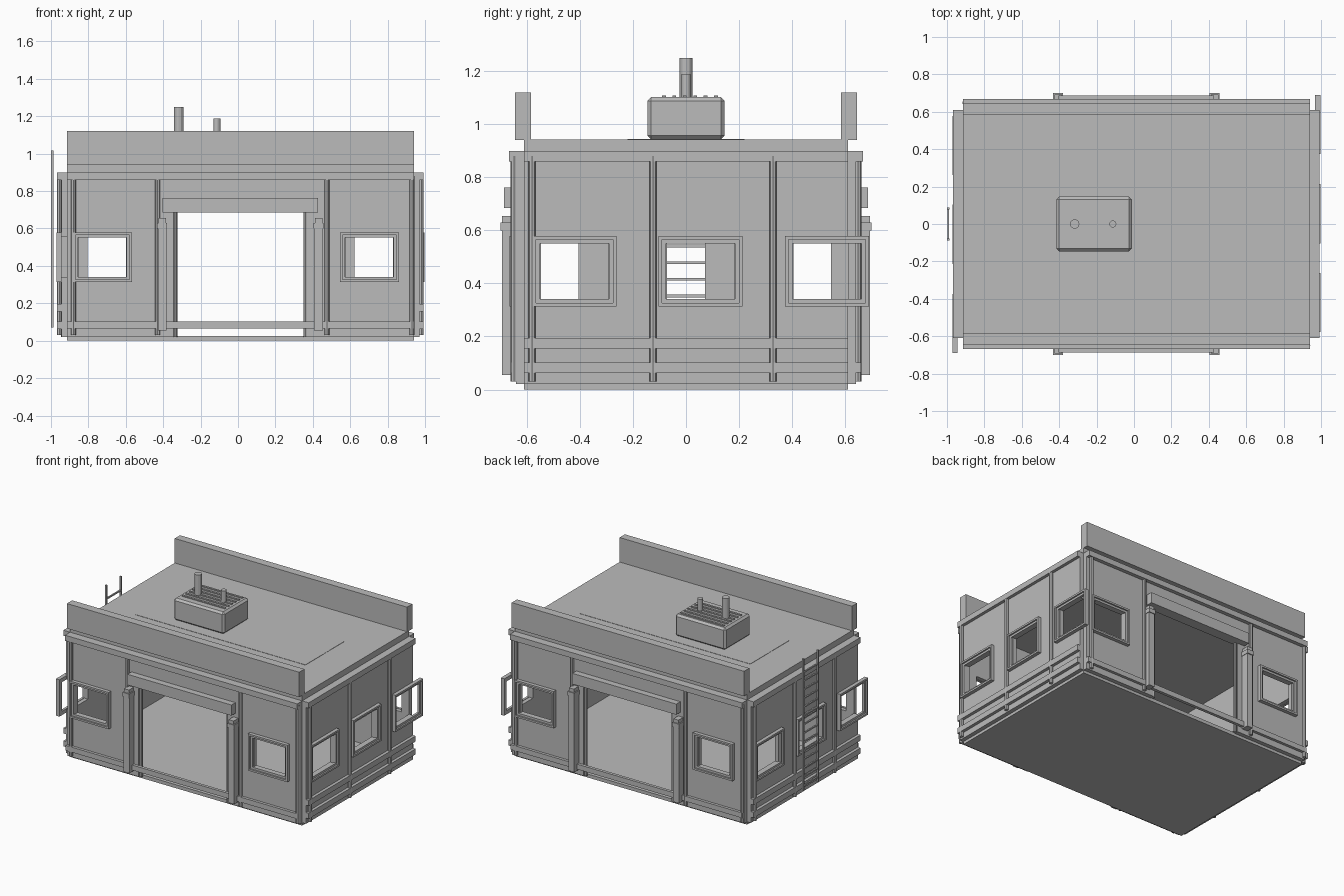
import bpy, bmesh, math
from mathutils import Matrix, Vector

if "Cube" in bpy.data.objects:
    bpy.data.objects.remove(bpy.data.objects["Cube"])

CX = 0.0125          # the building is turned symmetric about this x
HX, HY = 0.9275, 0.61  # inner half sizes of the building
WZ0, WZ1 = 0.02, 0.90  # wall bottom and top

grey = bpy.data.materials.new("plain_grey")
grey.diffuse_color = (0.5, 0.5, 0.5, 1)
grey.use_nodes = True
grey.node_tree.nodes["Principled BSDF"].inputs["Base Color"].default_value = grey.diffuse_color


def finish(name, bm, mat=None):
    bmesh.ops.recalc_face_normals(bm, faces=bm.faces)
    me = bpy.data.meshes.new(name)
    bm.to_mesh(me)
    bm.free()
    me.materials.append(grey)
    ob = bpy.data.objects.new(name, me)
    bpy.context.collection.objects.link(ob)
    ob.matrix_world = mat if mat else Matrix.Translation((CX, 0, 0))
    return ob


def add_box(bm, lo, hi):
    lo, hi = Vector(lo), Vector(hi)
    m = Matrix.Translation((lo + hi) / 2) @ Matrix.Diagonal((*(hi - lo), 1))
    return bmesh.ops.create_cube(bm, size=1, matrix=m)["verts"]


def add_pole(bm, x, y, z0, z1, r, n=8):
    bmesh.ops.create_cone(bm, cap_ends=True, segments=n, radius1=r, radius2=r, depth=z1 - z0,
                          matrix=Matrix.Translation((x, y, (z0 + z1) / 2)))


def boxes(name, pairs, mat=None):
    bm = bmesh.new()
    for lo, hi in pairs:
        add_box(bm, lo, hi)
    return finish(name, bm, mat)


def poles(name, items, mat=None):
    bm = bmesh.new()
    for it in items:
        add_pole(bm, *it)
    return finish(name, bm, mat)


def wall_panel(name, half, depth, holes, mat):
    """Plate facing local -y, with rectangular holes (u0, u1, z0, z1)."""
    us = sorted({-half, half} | {u for h in holes for u in h[:2] if abs(u) < half})
    zs = sorted({WZ0, WZ1} | {z for h in holes for z in h[2:]})
    bm = bmesh.new()
    for u0, u1 in zip(us, us[1:]):
        for z0, z1 in zip(zs, zs[1:]):
            u, z = (u0 + u1) / 2, (z0 + z1) / 2
            if not any(h[0] < u < h[1] and h[2] < z < h[3] for h in holes):
                bm.faces.new([bm.verts.new((a, -depth, b))
                              for a, b in ((u0, z0), (u1, z0), (u1, z1), (u0, z1))])
    bmesh.ops.remove_doubles(bm, verts=bm.verts, dist=1e-5)
    ext = bmesh.ops.extrude_face_region(bm, geom=bm.faces[:] + bm.edges[:] + bm.verts[:])
    bmesh.ops.translate(bm, vec=(0, -0.03, 0),
                        verts=[v for v in ext["geom"] if isinstance(v, bmesh.types.BMVert)])
    bmesh.ops.dissolve_limit(bm, angle_limit=0.01, verts=bm.verts, edges=bm.edges)
    return finish(name, bm, mat)


WIN_Z, OW, OH, IW, IH = 0.446, 0.158, 0.133, 0.127, 0.108


def ring(u, w, h, t, y0, y1):
    """Four bars around a window opening."""
    z = WIN_Z
    return [((u - w, y0, z + h - t), (u + w, y1, z + h)),
            ((u - w, y0, z - h), (u + w, y1, z - h + t)),
            ((u - w, y0, z - h + t), (u - w + t, y1, z + h - t)),
            ((u + w - t, y0, z - h + t), (u + w, y1, z + h - t))]


def windows(name, us, face, mat):
    for i, u in enumerate(us):
        boxes(f"{name}_window_frame_{i + 1}",
              ring(u, OW, OH, 0.013, -face - 0.026, -face + 0.002)
              + ring(u, OW - 0.013, OH - 0.013, 0.015, -face - 0.015, -face + 0.002), mat)


def hole(u):
    return (u - IW, u + IW, WIN_Z - IH, WIN_Z + IH)


def turned(deg):
    return Matrix.Translation((CX, 0, 0)) @ Matrix.Rotation(math.radians(deg), 4, 'Z')


# Long walls with a doorway (front, and the same turned round for the back)
for name, deg in (("front", 0), ("back", 180)):
    M = turned(deg)
    us, f, door = (-0.7375, 0.69), HY + 0.03, 0.3575
    wall_panel(name + "_wall", HX, HY, [hole(u) for u in us] + [(-door, door, WZ0, 0.685)], M)
    windows(name, us, f, M)
    poles(name + "_wall_poles",
          [(u, -f - 0.008, 0.03, 0.88, 0.013) for u in (-0.8925, -0.4425, 0.4625, 0.9175)], M)
    boxes(name + "_rails", [((-HX, -f - 0.027, 0.86), (HX, -f + 0.002, 0.90)),
                            ((-HX, -f - 0.02, 0.065), (HX, -f + 0.002, 0.102))], M)
    poles(name + "_door_posts", [(s * 0.348, -f + 0.014, 0.02, 0.685, 0.011) for s in (-1, 1)], M)
    boxes(name + "_door_lintel", [((-0.415, -f - 0.046, 0.685), (0.415, -f + 0.002, 0.762))], M)
    for s in (-1, 1):
        c = s * 0.418
        boxes(name + ("_door_pillar_left" if s < 0 else "_door_pillar_right"),
              [((c - 0.023, -f - 0.053, 0.055), (c + 0.023, -f + 0.002, 0.60)),
               ((c - 0.027, -f - 0.06, 0.60), (c + 0.027, -f + 0.002, 0.63)),
               ((c - 0.020, -f - 0.053, 0.63), (c + 0.020, -f + 0.002, 0.655))], M)

# Short walls with three windows (right, and turned round for the left)
for name, deg in (("right", 90), ("left", 270)):
    M = turned(deg)
    us, f = (-0.42, 0.055, 0.532), HX + 0.03
    wall_panel(name + "_wall", HY, HX, [hole(u) for u in us], M)
    windows(name, us, f, M)
    poles(name + "_wall_poles", [(u, -f - 0.01, 0.03, 0.88, 0.013) for u in (-0.58, -0.125, 0.328)], M)
    boxes(name + "_rails", [((-HY, -f - 0.022, z0), (HY, -f + 0.002, z1))
                            for z0, z1 in ((0.86, 0.90), (0.155, 0.195), (0.062, 0.102))], M)

# Floor, roof slab, thin roof sheet and the two parapets
boxes("floor", [((-HX, -HY, 0), (HX, HY, 0.025))])
boxes("roof", [((-HX, -0.61, 0.895), (HX, 0.61, 0.943))])
boxes("roof_sheet", [((-0.68, -0.22, 0.94), (0.68, 0.22, 0.945))])
for name, s in (("front_parapet", -1), ("back_parapet", 1)):
    y0, y1 = sorted((s * 0.585, s * 0.645))
    boxes(name, [((-HX, y0, 0.94), (HX, y1, 1.12))])

# Rooftop ventilation unit with chamfered casing, slats and two pipes
W = Matrix()
bm = bmesh.new()
add_box(bm, (-0.415, -0.146, 0.943), (-0.012, 0.146, 1.102))
bmesh.ops.bevel(bm, geom=bm.edges[:], offset=0.014, segments=1, affect='EDGES')
finish("vent_casing", bm, W)
boxes("vent_slats", [((-0.385, y - 0.007, 1.095), (-0.042, y + 0.007, 1.109))
                     for y in (-0.083 + 0.0392 * i for i in range(6))], W)
poles("vent_pipes", [(-0.317, 0, 1.09, 1.25, 0.025, 12), (-0.113, 0, 1.09, 1.187, 0.019, 12)], W)

# Ladder on the left wall
boxes("ladder_rails", [((-1.0, s * 0.083 - 0.006, 0.07), (-0.987, s * 0.083 + 0.006, 1.018))
                       for s in (-1, 1)], W)
boxes("ladder_rungs", [((-0.998, -0.083, z - 0.005), (-0.988, 0.083, z + 0.005))
                       for z in (0.101 + 0.0629 * i for i in range(14))], W)
